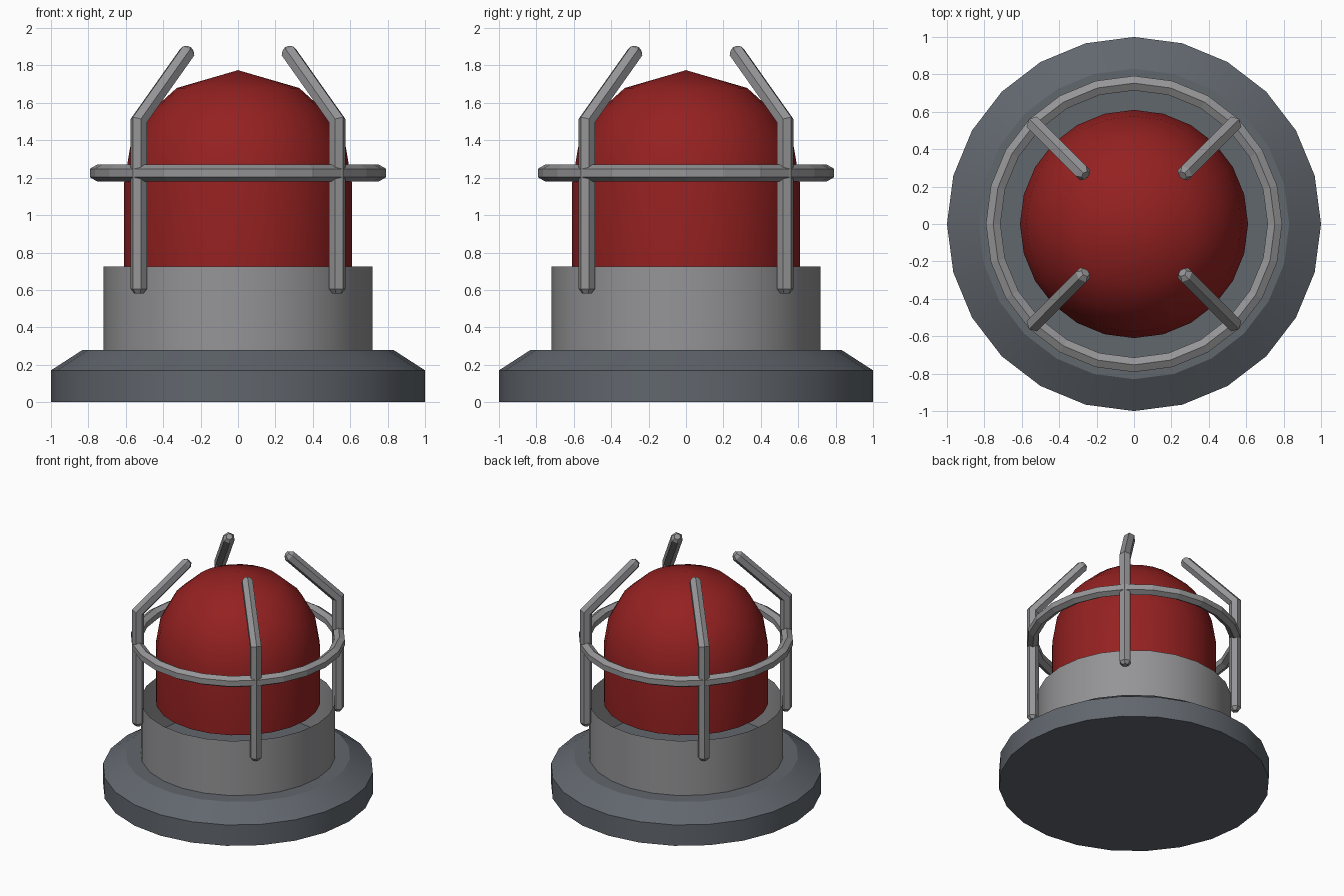
import bpy, math
from mathutils import Vector

if "Cube" in bpy.data.objects:
    bpy.data.objects.remove(bpy.data.objects["Cube"])

SIDES = 24


def material(name, rgb):
    m = bpy.data.materials.new(name)
    m.diffuse_color = (*rgb, 1)
    m.use_nodes = True
    m.node_tree.nodes["Principled BSDF"].inputs["Base Color"].default_value = m.diffuse_color
    return m


slate = material("slate", (0.12, 0.135, 0.155))
steel = material("steel", (0.30, 0.30, 0.31))
red = material("red", (0.30, 0.015, 0.015))


def make(name, verts, faces, mat, smooth=None):
    me = bpy.data.meshes.new(name)
    me.from_pydata(verts, [], faces)
    me.materials.append(mat)
    ob = bpy.data.objects.new(name, me)
    bpy.context.collection.objects.link(ob)
    if smooth:
        bpy.ops.object.select_all(action='DESELECT')
        ob.select_set(True)
        bpy.context.view_layer.objects.active = ob
        bpy.ops.object.shade_smooth_by_angle(angle=math.radians(smooth))
    return ob


def lathe(name, profile, mat, closed=False, cap_bottom=False, cap_top=False, smooth=30):
    """Revolve (radius, z) points, listed bottom to top on the outside."""
    verts, faces, rings = [], [], []
    for r, z in profile:
        if r == 0:
            rings.append([len(verts)] * SIDES)
            verts.append((0, 0, z))
        else:
            rings.append(list(range(len(verts), len(verts) + SIDES)))
            verts += [(r * math.cos(math.tau * i / SIDES), r * math.sin(math.tau * i / SIDES), z)
                      for i in range(SIDES)]
    pairs = list(zip(rings, rings[1:])) + ([(rings[-1], rings[0])] if closed else [])
    for a, b in pairs:
        for i in range(SIDES):
            j = (i + 1) % SIDES
            faces.append([a[i], a[j], b[i]] if b[i] == b[j] else [a[i], a[j], b[j], b[i]])
    if cap_bottom:
        faces.append(rings[0][::-1])
    if cap_top:
        faces.append(rings[-1])
    return make(name, verts, faces, mat, smooth)


# Base plate with sloped shoulder
lathe("base_plate", [(1, 0), (1, 0.17), (0.83, 0.28)], slate, cap_bottom=True, cap_top=True)

# Open collar around the lens
lathe("collar", [(0.72, 0.28), (0.72, 0.725)], steel)

# Red lens: straight wall with a domed top
R, ZC = 0.61, 1.165
dome = [(R, 0.72)]
for deg in (0, 19, 38, 57.5):
    a = math.radians(deg)
    dome.append((R * math.cos(a), ZC + R * math.sin(a)))
lathe("lens_dome", dome + [(0, 1.775)], red, cap_bottom=True)

# Guard ring with a six-sided section
T = 0.045
section = [(0.753 + T * math.cos(math.radians(30 + 60 * k)),
            1.225 + T * math.sin(math.radians(30 + 60 * k))) for k in range(6)]
lathe("guard_ring", section, steel, closed=True, smooth=None)


# Bent guard bars: six-sided tubes with slightly tapered ends
def guard_bar(name, angle):
    out = Vector((math.cos(angle), math.sin(angle), 0))
    side = Vector((-math.sin(angle), math.cos(angle), 0))
    s = math.sqrt(0.5)
    # radius, height, tube scale, in-plane section direction (radial, z)
    stations = [(0.75, 0.58, 0.55, (1, 0)), (0.75, 0.605, 1, (1, 0)),
                (0.75, 1.505, 1, (1.0, 0.414)),
                (0.385, 1.87, 1, (s, s)), (0.367, 1.888, 0.55, (s, s))]
    verts, faces = [], []
    for r, z, k, (dr, dz) in stations:
        for i in range(6):
            a = math.tau * i / 6
            p = out * r + Vector((0, 0, z))
            p += (out * dr + Vector((0, 0, dz))) * (T * k * math.cos(a))
            p += side * (T * k * math.sin(a))
            verts.append(p)
    for n in range(len(stations) - 1):
        for i in range(6):
            j = (i + 1) % 6
            faces.append([n * 6 + i, n * 6 + j, n * 6 + 6 + j, n * 6 + 6 + i])
    faces.append(list(range(5, -1, -1)))
    faces.append([len(verts) - 6 + i for i in range(6)])
    make(name, verts, faces, steel)


for n in range(4):
    guard_bar(f"guard_bar_{n + 1}", math.radians(45 + 90 * n))
